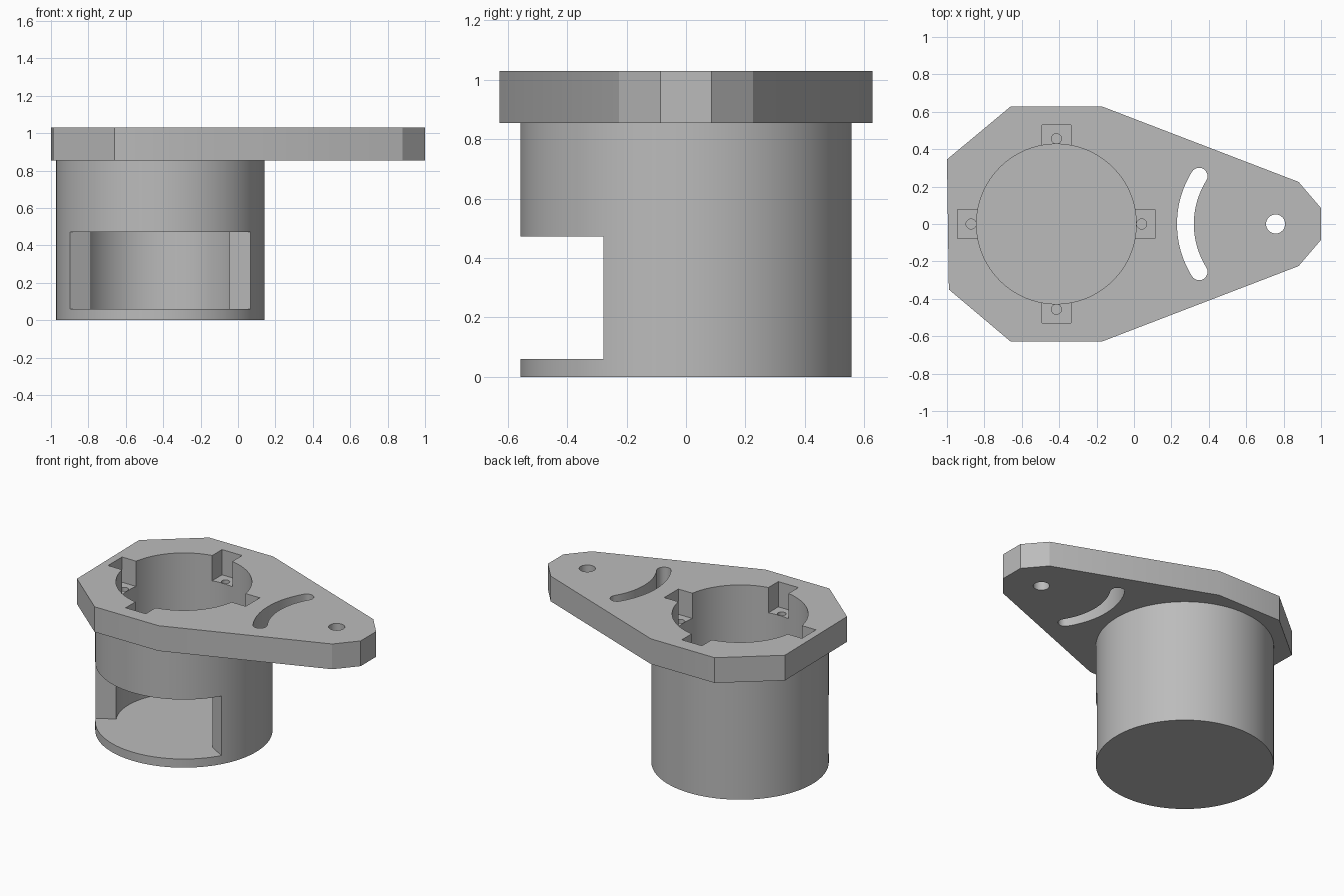
import bpy
import bmesh
from math import cos, sin, pi, radians

cube = bpy.data.objects.get("Cube")
if cube:
    bpy.data.objects.remove(cube, do_unlink=True)

grey = bpy.data.materials.new("plain grey")
grey.use_nodes = True
GREY = (0.5, 0.5, 0.5, 1)
grey.diffuse_color = GREY
grey.node_tree.nodes["Principled BSDF"].inputs["Base Color"].default_value = GREY

CUP_X = -0.415            # cup axis
OUTER, BORE = 0.557, 0.427
FLOOR, LEDGE, TOP = 0.06, 0.855, 1.03
ABOVE = TOP + 0.1
PIVOT_X = 0.757


def prism(name, outline, z0, z1):
    """Extrude a counter-clockwise outline from z0 to z1."""
    bm = bmesh.new()
    base = bm.faces.new([bm.verts.new((x, y, z0)) for x, y in outline])
    new = bmesh.ops.extrude_face_region(bm, geom=[base])["geom"]
    verts = [v for v in new if isinstance(v, bmesh.types.BMVert)]
    bmesh.ops.translate(bm, verts=verts, vec=(0, 0, z1 - z0))
    bmesh.ops.recalc_face_normals(bm, faces=bm.faces)
    mesh = bpy.data.meshes.new(name)
    bm.to_mesh(mesh)
    bm.free()
    mesh.materials.append(grey)
    obj = bpy.data.objects.new(name, mesh)
    bpy.context.collection.objects.link(obj)
    return obj


def arc(cx, cy, r, a0, a1, n):
    steps = [radians(a0 + (a1 - a0) * i / n) for i in range(n + 1)]
    return [(cx + r * cos(a), cy + r * sin(a)) for a in steps]


def circle(cx, cy, r, n):
    return arc(cx, cy, r, 0, 360, n)[:-1]


def combine(target, other, operation):
    """Apply a boolean and remove the helper."""
    other.hide_render = True
    mod = target.modifiers.new("boolean", "BOOLEAN")
    mod.object, mod.operation, mod.solver = other, operation, "EXACT"
    graph = bpy.context.evaluated_depsgraph_get()
    mesh = bpy.data.meshes.new_from_object(target.evaluated_get(graph))
    target.modifiers.clear()
    target.data = mesh
    bpy.data.objects.remove(other, do_unlink=True)


# Cup and the mounting plate around its rim
bracket = prism("cup_bracket", circle(CUP_X, 0, OUTER, 128), 0, 0.95)
right_edge = [(1, 0.085), (0.88, 0.225), (-0.17, 0.628), (-0.66, 0.628)]
outline = right_edge + [(-1, 0.345), (-0.99, -0.35)]
outline += [(x, -y) for x, y in reversed(right_edge)]
combine(bracket, prism("mounting_plate", outline, LEDGE, TOP), "UNION")

# Bore, open at the top
cutters = [prism("bore", circle(CUP_X, 0, BORE, 128), FLOOR, ABOVE)]

# Front window: a sector with radial side walls
sector = arc(CUP_X, 0, 0.75, 210, 330, 24) + arc(CUP_X, 0, 0.3, 330, 210, 24)
cutters.append(prism("window", sector, FLOOR, 0.472))

# Four rim notches, each with a small blind screw hole
for i in range(4):
    c, s = cos(i * pi / 2), sin(i * pi / 2)
    box = [(0.35, -0.077), (0.528, -0.077), (0.528, 0.077), (0.35, 0.077)]
    turned = [(CUP_X + x * c - y * s, x * s + y * c) for x, y in box]
    cutters.append(prism("notch", turned, LEDGE, ABOVE))
    hole = circle(CUP_X + 0.456 * c, 0.456 * s, 0.027, 24)
    cutters.append(prism("screw_hole", hole, 0.68, 0.9))

# Pivot hole and the curved slot centred on it
cutters.append(prism("pivot_hole", circle(PIVOT_X, 0, 0.051, 40), 0.7, ABOVE))
SWING, MID, HALF = 32, 0.482, 0.045
a0, a1 = 180 - SWING, 180 + SWING
(lx, ly), (hx, hy) = arc(PIVOT_X, 0, MID, a0, a1, 1)
slot = arc(PIVOT_X, 0, MID + HALF, a0, a1, 32)
slot += arc(hx, hy, HALF, a1, a1 + 180, 12)[1:-1]
slot += arc(PIVOT_X, 0, MID - HALF, a1, a0, 32)
slot += arc(lx, ly, HALF, a0 - 180, a0, 12)[1:-1]
cutters.append(prism("slot", slot, 0.7, ABOVE))

for cutter in cutters:
    combine(bracket, cutter, "DIFFERENCE")

# Smooth walls with crisp edges
bpy.ops.object.select_all(action="DESELECT")
bracket.select_set(True)
bpy.context.view_layer.objects.active = bracket
bpy.ops.object.shade_smooth_by_angle(angle=radians(25))
